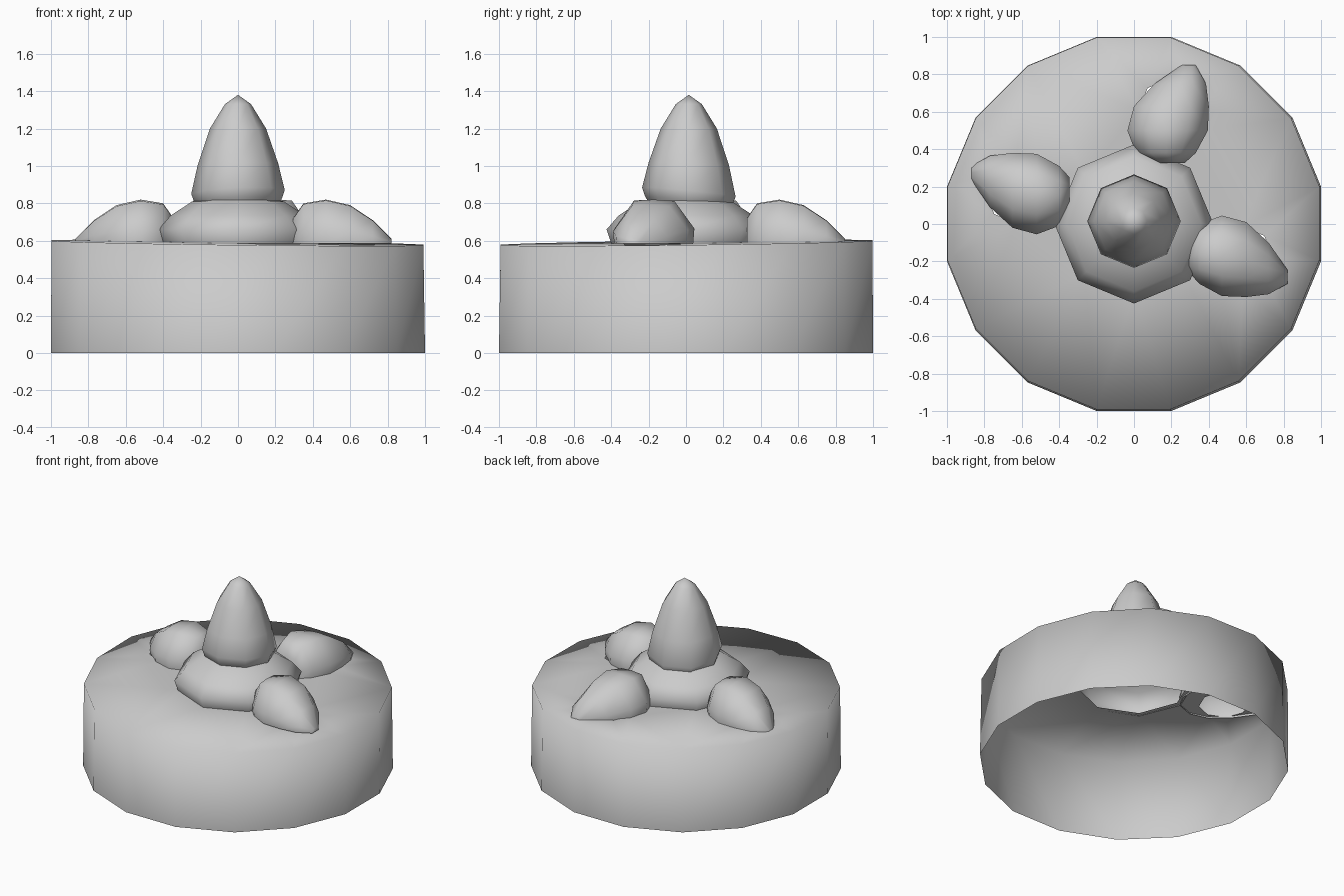
import bpy, bmesh, math
from mathutils import Matrix, Vector

if "Cube" in bpy.data.objects:
    bpy.data.objects.remove(bpy.data.objects["Cube"])

def finish(name, bm, angle=None):
    bmesh.ops.recalc_face_normals(bm, faces=bm.faces)
    me = bpy.data.meshes.new(name)
    bm.to_mesh(me)
    bm.free()
    ob = bpy.data.objects.new(name, me)
    bpy.context.collection.objects.link(ob)
    for p in me.polygons:
        p.use_smooth = True
    return ob

def ring(bm, n, r, z, cx=0, cy=0, start=0):
    pts = [start + math.tau * i / n for i in range(n)]
    return [bm.verts.new((cx + r * math.cos(a), cy + r * math.sin(a),
            z(cx + r * math.cos(a), cy + r * math.sin(a)) if callable(z) else z)) for a in pts]

def skin(bm, a, b, closed=True):
    n = len(a)
    for i in range(n if closed else n - 1):
        j = (i + 1) % n
        bm.faces.new((a[i], a[j], b[j], b[i]))

def fan(bm, loop, co):
    c = bm.verts.new(co)
    for i in range(len(loop)):
        bm.faces.new((loop[i], loop[(i + 1) % len(loop)], c))

def top_z(x, y):
    # cake top leans slightly
    return 0.589 - 0.012 * x + 0.012 * y

# heading and offset of the three side strawberries
SIDES = [(0, Vector((0, 0, 0))), (90, Vector((0.01, 0.03, 0))), (180, Vector((-0.05, -0.01, 0)))]

def place(deg, off):
    return Matrix.Translation(off) @ Matrix.Rotation(math.radians(deg), 4, 'Z')

# cake: open 16-sided drum, top with openings under the toppings
bm = bmesh.new()
R = 1 / math.cos(math.pi / 16)
low = ring(bm, 16, R, 0, start=math.pi / 16)
high = ring(bm, 16, R * 0.994, top_z, -0.003, 0.003, math.pi / 16)
skin(bm, low, high)
loops = [high, ring(bm, 8, 0.37, top_z)]
for deg, off in SIDES:
    c = place(deg, off) @ Vector((0.58, -0.18, 0))
    loops.append(ring(bm, 8, 0.165, top_z, c.x, c.y))
edges = []
for lp in loops:
    for i in range(len(lp)):
        pair = (lp[i], lp[(i + 1) % len(lp)])
        edges.append(bm.edges.get(pair) or bm.edges.new(pair))
bmesh.ops.triangle_fill(bm, use_beauty=True, use_dissolve=False, edges=edges, normal=(0, 0, 1))
finish("cake_base", bm)

# cream dollop, open below
bm = bmesh.new()
rings = [ring(bm, 8, r, z) for r, z in
         ((0.40, 0.585), (0.425, 0.66), (0.36, 0.735), (0.245, 0.81), (0.10, 0.84))]
for a, b in zip(rings, rings[1:]):
    skin(bm, a, b)
fan(bm, rings[-1], (0, 0, 0.845))
finish("cream", bm)

# upright strawberry, slightly tilted
bm = bmesh.new()
prof = ((0.17, 0.72), (0.232, 0.81), (0.25, 0.86), (0.215, 1.01), (0.15, 1.20), (0.07, 1.33))
rings = [ring(bm, 8, r, z) for r, z in prof]
for a, b in zip(rings, rings[1:]):
    skin(bm, a, b)
fan(bm, rings[0], (0, 0, 0.68))
fan(bm, rings[-1], (0, 0, 1.38))
for v in bm.verts:
    if v.co.z < 1.1:
        v.co.z += (0.04 * v.co.x - 0.1 * v.co.y) * min(1, (1.1 - v.co.z) / 0.25)
    v.co.y += 0.015
finish("centre_strawberry", bm)

# three cut strawberries lying on the cake: x, y min, y max, top
STATIONS = ((0.295, -0.26, -0.10, 0.72), (0.35, -0.32, 0.00, 0.80), (0.47, -0.385, 0.045, 0.82),
            (0.60, -0.39, 0.01, 0.79), (0.72, -0.375, -0.10, 0.71), (0.82, -0.32, -0.245, 0.61))
for k, (deg, off) in enumerate(SIDES):
    bm = bmesh.new()
    rows = []
    for x, y0, y1, t in STATIONS:
        c, w, h = (y0 + y1) / 2, (y1 - y0) / 2, t - 0.585
        sec = ((-0.97, 0), (-1, 0.32), (-0.5, 0.98), (0, 1), (0.5, 0.97), (1, 0.34), (0.97, 0))
        rows.append([bm.verts.new((x, c + w * u, 0.585 + h * s)) for u, s in sec])
    for a, b in zip(rows, rows[1:]):
        skin(bm, a, b, False)
    bm.faces.new(rows[0])
    bm.faces.new(rows[-1])
    bmesh.ops.transform(bm, matrix=place(deg, off), verts=bm.verts)
    finish("side_strawberry_%d" % (k + 1), bm)
